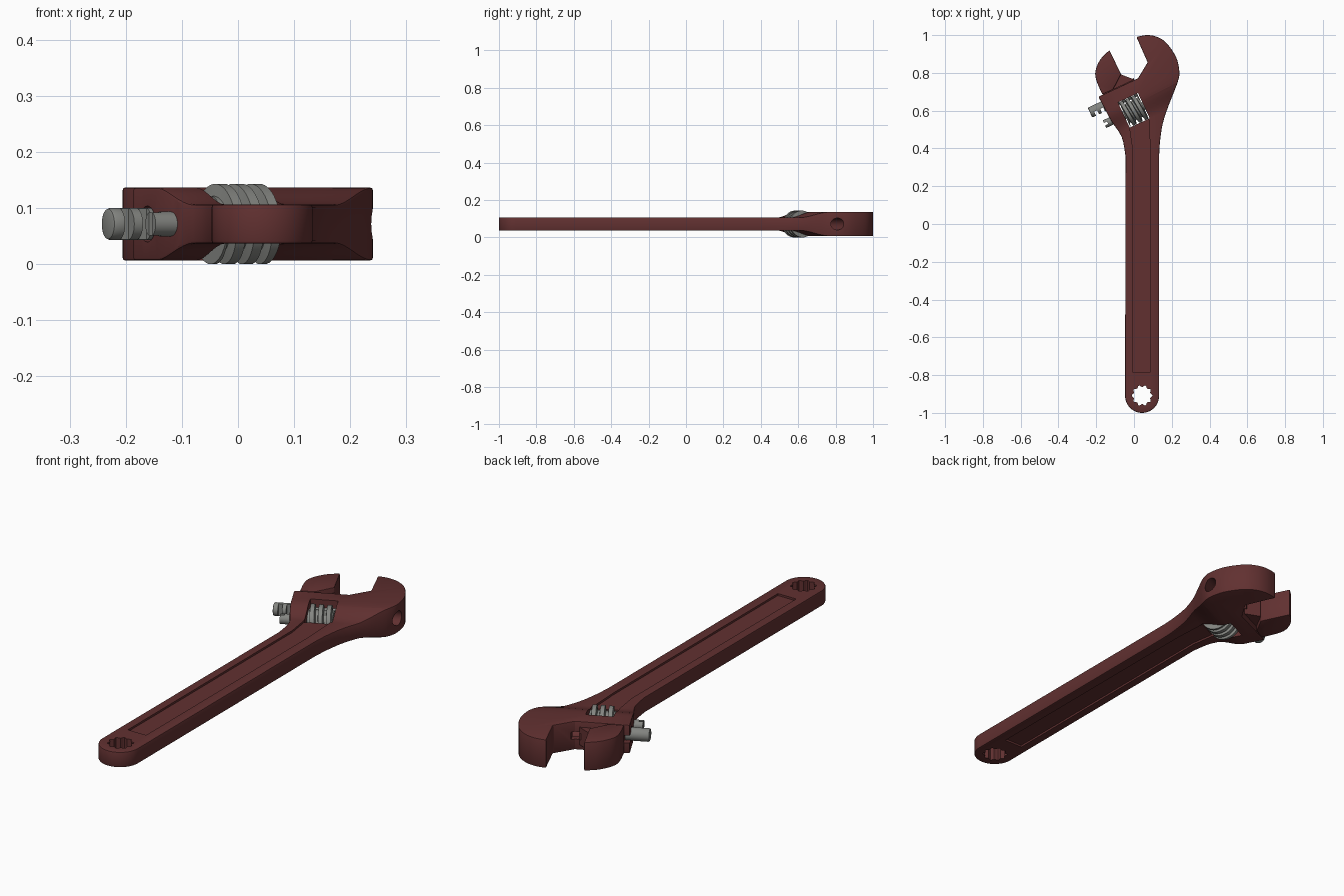
import bpy, bmesh, math
from mathutils import Vector

if "Cube" in bpy.data.objects:
    bpy.data.objects.remove(bpy.data.objects["Cube"])

ZC = 0.0715                      # mid plane of the tool
TILT = math.radians(25)          # head frame: u = sliding direction, v = jaw direction
C, S = math.cos(TILT), math.sin(TILT)
WORM_V, RACK_V = 0.545, 0.633


def material(name, rgb):
    m = bpy.data.materials.new(name)
    m.diffuse_color = (*rgb, 1)
    m.use_nodes = True
    m.node_tree.nodes["Principled BSDF"].inputs["Base Color"].default_value = m.diffuse_color
    return m


RED = material("dark_red_steel", (0.12, 0.030, 0.030))
GREY = material("bare_grey_steel", (0.23, 0.235, 0.22))


def uv(u, v):
    return (u * C - v * S, u * S + v * C)


# the three ways a 2D profile can be extruded
def flat(a, b, c): return Vector((a, b, c))
def head(a, b, c): return Vector((*uv(a, b), c))
def along_u(a, b, c): return Vector((*uv(c, a), b))


def finish(bm, name, mat):
    bmesh.ops.recalc_face_normals(bm, faces=bm.faces)
    me = bpy.data.meshes.new(name)
    bm.to_mesh(me)
    bm.free()
    ob = bpy.data.objects.new(name, me)
    me.materials.append(mat)
    bpy.context.collection.objects.link(ob)
    return ob


def prism(name, pts, lo, hi, frame=flat, mat=RED):
    bm = bmesh.new()
    a = [bm.verts.new(frame(p[0], p[1], lo)) for p in pts]
    b = [bm.verts.new(frame(p[0], p[1], hi)) for p in pts]
    bm.faces.new(a)
    bm.faces.new(b)
    n = len(pts)
    for i in range(n):
        bm.faces.new((a[i], a[(i + 1) % n], b[(i + 1) % n], b[i]))
    return finish(bm, name, mat)


def rect(a0, a1, b0, b1):
    return [(a0, b0), (a1, b0), (a1, b1), (a0, b1)]


def circle(cx, cy, r, n=32):
    return [(cx + r * math.cos(2 * math.pi * i / n), cy + r * math.sin(2 * math.pi * i / n))
            for i in range(n)]


def curve(pts, n=4):
    """Smooth curve through the points."""
    out = []
    for i in range(len(pts) - 1):
        p = [Vector(pts[min(max(k, 0), len(pts) - 1)]) for k in (i - 1, i, i + 1, i + 2)]
        for j in range(n):
            t = j / n
            q = 0.5 * (2 * p[1] + (p[2] - p[0]) * t + (2 * p[0] - 5 * p[1] + 4 * p[2] - p[3]) * t * t
                       + (3 * p[1] - p[0] - 3 * p[2] + p[3]) * t ** 3)
            out.append((q.x, q.y))
    return out + [tuple(pts[-1])]


def apply_mod(ob, kind, **props):
    bpy.context.view_layer.objects.active = ob
    m = ob.modifiers.new("mod", kind)
    for k, v in props.items():
        setattr(m, k, v)
    bpy.ops.object.modifier_apply(modifier=m.name)


def boolean(ob, cutter, op='DIFFERENCE'):
    apply_mod(ob, 'BOOLEAN', operation=op, solver='EXACT', object=cutter)
    bpy.data.objects.remove(cutter)


def bevel(ob, w):
    apply_mod(ob, 'BEVEL', width=w, segments=2, limit_method='ANGLE',
              angle_limit=math.radians(40), use_clamp_overlap=False)


# body: handle and fixed jaw outline, limited by a thickness profile that swells at the head
end = [(0.043 + 0.09 * math.cos(a), -0.91 + 0.09 * math.sin(a))
       for a in (math.pi * (1 + i / 24) for i in range(25))]
right = curve([(0.133, 0.36), (0.138, 0.44), (0.152, 0.53), (0.177, 0.61), (0.212, 0.70),
               (0.234, 0.76), (0.24, 0.81), (0.222, 0.885), (0.17, 0.96), (0.118, 0.992),
               (0.066, 1.0), (0.013, 0.99)])
throat = [uv(0.427, 0.745), uv(0.345, 0.69)]
left = curve([uv(0.114, 0.69), (-0.16, 0.62), (-0.12, 0.545), (-0.065, 0.46), (-0.045, 0.36)])
body = prism("wrench_body", end + right + throat + left, -0.1, 0.25)
upper = [(-1.3, 0.035)]
for i in range(9):
    t = i / 8
    upper.append((0.475 + 0.12 * t, 0.035 + 0.030 * t * t * (3 - 2 * t)))
upper.append((1.3, 0.065))
swell = [(v, ZC + h) for v, h in upper] + [(v, ZC - h) for v, h in reversed(upper)]
boolean(body, prism("thickness", swell, -1.2, 1.2, along_u), 'INTERSECT')
bevel(body, 0.005)

# cuts: handle panels, worm window, ring hole, rack channel and slot
panel = [(-0.006, -0.785), (0.086, -0.785), (0.086, 0.40), uv(0.31, 0.482),
         uv(0.198, 0.482), (-0.006, 0.40)]
boolean(body, prism("panel_top", panel, ZC + 0.026, 0.3))
boolean(body, prism("panel_bottom", panel, -0.2, ZC - 0.026))
boolean(body, prism("window", rect(0.195, 0.312, 0.472, 0.619), -0.2, 0.3, head))
lobes = [(0.043 + r * math.cos(a), -0.908 + r * math.sin(a))
         for a, r in ((math.tau * i / 80, 0.050 + 0.005 * math.cos(math.tau * i / 8))
                      for i in range(80))]
boolean(body, prism("ring_hole", lobes, -0.2, 0.3))
boolean(body, prism("channel", circle(RACK_V, ZC, 0.032), -0.3, 1.0, along_u))
boolean(body, prism("slot", rect(0.0, 0.36, RACK_V, 0.80), ZC - 0.017, ZC + 0.017, head))

# sliding jaw with its web and stem
outer = curve([(-0.13, 0.92), (-0.177, 0.873), (-0.204, 0.81), (-0.198, 0.757), uv(0.138, 0.692)])
jaw = prism("sliding_jaw", outer + [uv(0.2, 0.692), uv(0.273, 0.7475)], 0.0065, 0.1365)
bevel(jaw, 0.004)
web = prism("jaw_web", [(0.19, 0.692), (0.325, 0.692), (0.274, 0.745), (0.25, 0.75)],
            ZC - 0.04, ZC + 0.04, head)
stem = prism("jaw_stem", rect(0.14, 0.325, 0.64, 0.70), ZC - 0.014, ZC + 0.014, head)

# toothed rack rod
PITCH = 0.035
rack = prism("rack_rod", circle(RACK_V, ZC, 0.0285), 0.038, 0.33, along_u, GREY)
bevel(rack, 0.006)
for i in range(8):
    u = 0.060 + i * PITCH
    boolean(rack, prism("notch", rect(u, u + 0.018, 0.58, 0.628), 0, 0.2, head, GREY))

# slotted worm pin
pin = prism("worm_pin", circle(WORM_V, ZC, 0.022), 0.082, 0.35, along_u, GREY)
boolean(pin, prism("pin_slot", rect(0.06, 0.10, WORM_V - 0.007, WORM_V + 0.007),
                   0, 0.2, head, GREY))

# worm screw: helical grid clamped to flat ends
U0, U1, R0, R1, N = 0.2, 0.307, 0.050, 0.0715, 48
PROFILE = [(0, R1), (0.52, R1), (0.62, R0), (0.90, R0), (1.0, R1)]


def worm_radius(phase):
    phase %= 1.0
    for (a, ra), (b, rb) in zip(PROFILE, PROFILE[1:]):
        if phase <= b:
            return ra + (rb - ra) * (phase - a) / (b - a)
    return R1


bm = bmesh.new()
cols = []
for i in range(N + 1):
    th = i / N
    col = []
    for k in range(-2, 5):
        for f, _ in PROFILE[:-1]:
            u = min(max(U0 + (k + f + th) * PITCH, U0), U1)
            r = worm_radius((u - U0) / PITCH - th)
            a = math.tau * th
            col.append(bm.verts.new(along_u(WORM_V + r * math.cos(a), ZC + r * math.sin(a), u)))
    cols.append(col)
caps = [bm.verts.new(along_u(WORM_V, ZC, u)) for u in (U0, U1)]
for a, b in zip(cols, cols[1:]):
    for j in range(len(a) - 1):
        bm.faces.new((a[j], b[j], b[j + 1], a[j + 1]))
    bm.faces.new((caps[0], a[0], b[0]))
    bm.faces.new((caps[1], a[-1], b[-1]))
bmesh.ops.remove_doubles(bm, verts=bm.verts, dist=1e-5)
bmesh.ops.dissolve_degenerate(bm, edges=bm.edges, dist=1e-5)
worm = finish(bm, "worm_screw", GREY)

# smooth shading with sharp edges kept
for ob in (body, jaw, web, stem, rack, pin, worm):
    bpy.ops.object.select_all(action='DESELECT')
    ob.select_set(True)
    bpy.context.view_layer.objects.active = ob
    bpy.ops.object.shade_smooth_by_angle(angle=math.radians(30))
